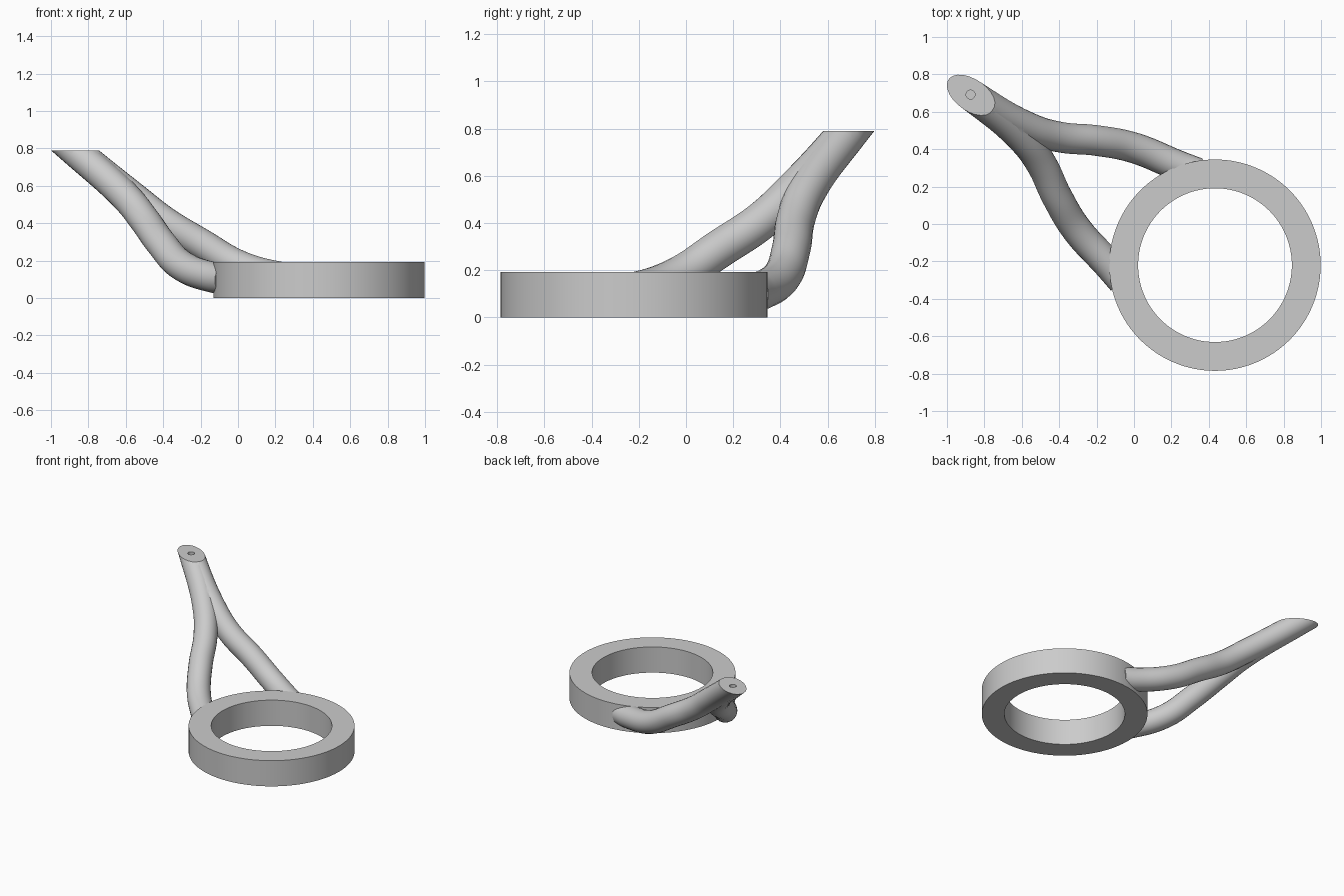
import bpy, bmesh, math
from mathutils import Vector

cube = bpy.data.objects.get("Cube")
if cube:
    bpy.data.objects.remove(cube, do_unlink=True)

CENTER = Vector((0.433, -0.22, 0))
ALONG = Vector((-0.82, 0.572, 0))      # from the ring towards the tip
ACROSS = Vector((0.572, 0.82, 0))
TIP_Z = 0.79
TUBE_R = 0.082

grey = bpy.data.materials.new("plain grey")
grey.use_nodes = True
grey.diffuse_color = (0.6, 0.6, 0.6, 1)
grey.node_tree.nodes["Principled BSDF"].inputs["Base Color"].default_value = (0.6, 0.6, 0.6, 1)


def activate(ob):
    bpy.ops.object.select_all(action='DESELECT')
    ob.select_set(True)
    bpy.context.view_layer.objects.active = ob


def finish(ob):
    ob.data.materials.clear()
    ob.data.materials.append(grey)
    activate(ob)
    bpy.ops.object.shade_smooth_by_angle(angle=math.radians(30))


def combine(ob, other, operation):
    """Apply a boolean and remove the second object."""
    mod = ob.modifiers.new(operation.lower(), 'BOOLEAN')
    mod.operation, mod.object, mod.solver = operation, other, 'EXACT'
    activate(ob)
    bpy.ops.object.modifier_apply(modifier=mod.name)
    bpy.data.objects.remove(other, do_unlink=True)


def make_ring(name, outer, inner, height, sides=128):
    bm = bmesh.new()
    profile = [(inner, 0), (outer, 0), (outer, height), (inner, height)]
    verts = [bm.verts.new((r, 0, z)) for r, z in profile]
    edges = [bm.edges.new((verts[i - 1], verts[i])) for i in range(4)]
    bmesh.ops.spin(bm, geom=verts + edges, cent=(0, 0, 0), axis=(0, 0, 1),
                   angle=math.tau, steps=sides, use_merge=True)
    bmesh.ops.remove_doubles(bm, verts=bm.verts, dist=1e-5)
    bmesh.ops.recalc_face_normals(bm, faces=bm.faces)
    mesh = bpy.data.meshes.new(name)
    bm.to_mesh(mesh)
    bm.free()
    ob = bpy.data.objects.new(name, mesh)
    ob.location = CENTER
    bpy.context.collection.objects.link(ob)
    return ob


# Branch path: distance along the axis, distance across it, height
PATH = [(0.36, 0.35, 0.10), (0.463, 0.324, 0.11), (0.71, 0.268, 0.175),
        (0.897, 0.186, 0.29), (1.07, 0.088, 0.41), (1.222, 0.036, 0.53),
        (1.594, 0.003, 0.79), (1.85, 0.003, 0.97)]


def make_branch(name, side):
    curve = bpy.data.curves.new(name, 'CURVE')
    curve.dimensions = '3D'
    curve.bevel_depth = TUBE_R
    curve.bevel_resolution = 10
    curve.resolution_u = 10
    curve.use_fill_caps = True
    spline = curve.splines.new('BEZIER')
    spline.bezier_points.add(len(PATH) - 1)
    for point, (s, p, z) in zip(spline.bezier_points, PATH):
        point.co = CENTER + ALONG * s + ACROSS * (p * side) + Vector((0, 0, z))
        point.handle_left_type = point.handle_right_type = 'AUTO'
    ob = bpy.data.objects.new(name, curve)
    bpy.context.collection.objects.link(ob)
    activate(ob)
    bpy.ops.object.convert(target='MESH')
    ob = bpy.context.object
    bm = bmesh.new()
    bm.from_mesh(ob.data)
    bmesh.ops.remove_doubles(bm, verts=bm.verts, dist=1e-5)
    bmesh.ops.recalc_face_normals(bm, faces=bm.faces)
    bm.to_mesh(ob.data)
    bm.free()
    return ob


# Ring
finish(make_ring("ring", 0.565, 0.411, 0.193))

# Two mirrored branches merging into one stem
stem = make_branch("forked_stem", 1)
combine(stem, make_branch("second_branch", -1), 'UNION')

# Level cut at the tip
tip = CENTER + ALONG * 1.594
bpy.ops.mesh.primitive_cube_add(size=1, location=(tip.x, tip.y, TIP_Z + 0.5))
combine(stem, bpy.context.object, 'DIFFERENCE')

# Small blind hole in the tip
bpy.ops.mesh.primitive_cylinder_add(vertices=32, radius=0.024, depth=0.12,
                                    location=(tip.x, tip.y, TIP_Z))
combine(stem, bpy.context.object, 'DIFFERENCE')
finish(stem)
